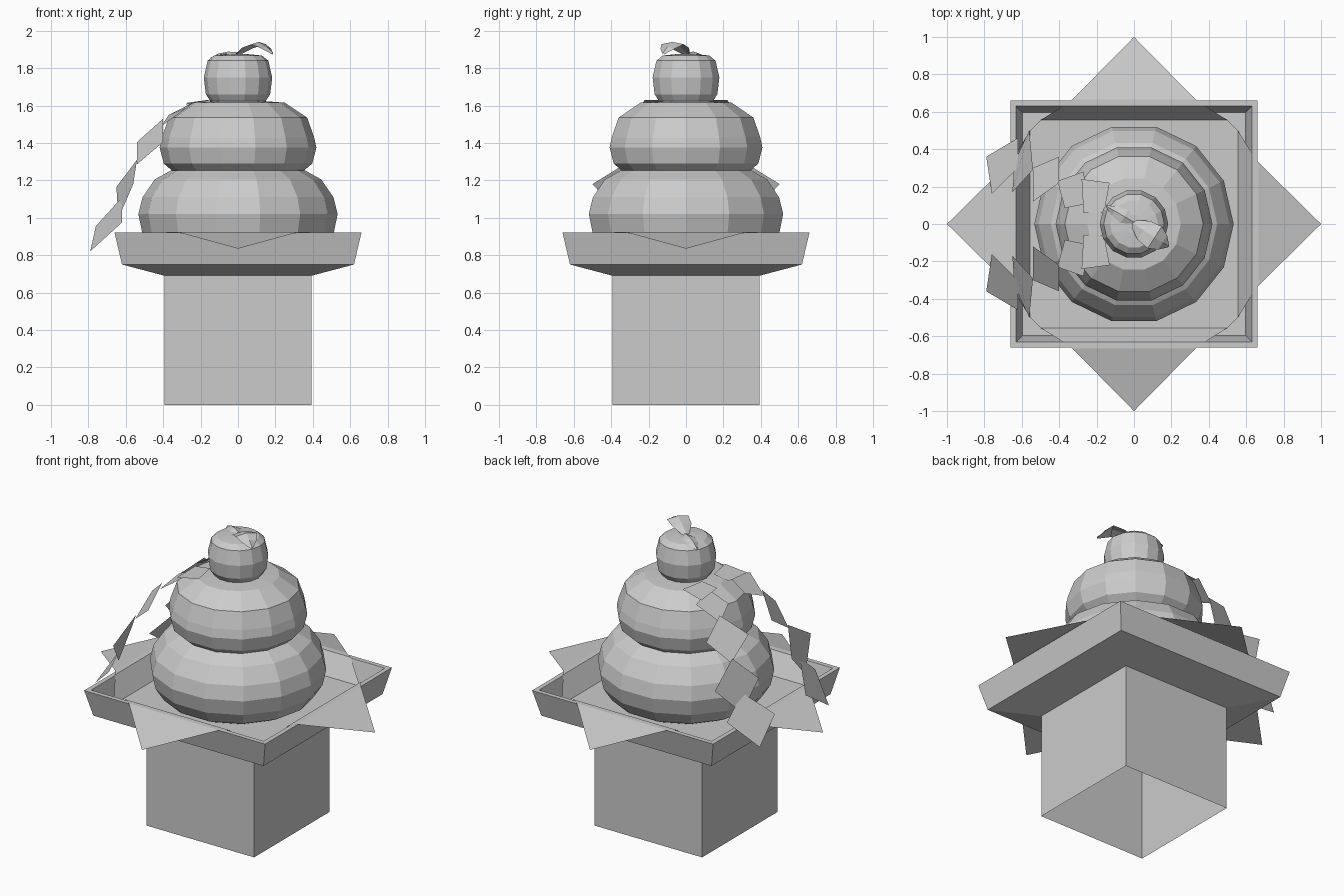
import bpy, math
from math import cos, sin, pi

if "Cube" in bpy.data.objects:
    bpy.data.objects.remove(bpy.data.objects["Cube"])


def make(name, verts, faces):
    me = bpy.data.meshes.new(name)
    me.from_pydata(verts, [], faces)
    me.update()
    ob = bpy.data.objects.new(name, me)
    bpy.context.collection.objects.link(ob)
    return ob


def lathe(name, profile, n, start=0.0, k=1.0, caps=True):
    """Rings of n points from a bottom-to-top list of (radius, z)."""
    verts = [(r * k * cos(start + 2 * pi * i / n), r * k * sin(start + 2 * pi * i / n), z)
             for r, z in profile for i in range(n)]
    faces = [(j * n + i, j * n + (i + 1) % n, (j + 1) * n + (i + 1) % n, (j + 1) * n + i)
             for j in range(len(profile) - 1) for i in range(n)]
    if caps:
        last = (len(profile) - 1) * n
        faces += [tuple(reversed(range(n))), tuple(range(last, last + n))]
    return make(name, verts, faces)


def square(name, profile, caps=True):
    return lathe(name, profile, 4, pi / 4, math.sqrt(2), caps)


# Stand: hollow box open at the bottom, with a flared tray
square("stand_box", [(.393, 0), (.393, .69)], caps=False)
square("tray", [(.393, .69), (.62, .75), (.66, .92), (.63, .92), (.595, .78)])

# Paper sheet: floor octagon plus four flaps folded over the rim
verts, faces = [], []
flap = [(-.5, -.555, .795), (.5, -.555, .795), (.38, -.63, .925), (-.38, -.63, .925),
        (.33, -.665, .925), (-.33, -.665, .925), (0, -1, .835)]
for q in range(4):
    c, s = round(cos(q * pi / 2)), round(sin(q * pi / 2))
    b = len(verts)
    verts += [(c * x - s * y, s * x + c * y, z) for x, y, z in flap]
    faces += [(b, b + 1, b + 2, b + 3), (b + 3, b + 2, b + 4, b + 5), (b + 5, b + 4, b + 6)]
faces.append(tuple(7 * q + i for q in range(4) for i in (0, 1)))
make("paper_sheet", verts, faces)

# Two stacked cakes and the fruit on top
lathe("lower_cake", [(.38, .80), (.46, .84), (.512, .92), (.533, 1.02), (.51, 1.11),
                     (.445, 1.205), (.36, 1.252)], 14)
lathe("upper_cake", [(.35, 1.25), (.397, 1.29), (.419, 1.375), (.407, 1.43), (.37, 1.535),
                     (.25, 1.615), (.12, 1.625)], 14)
lathe("fruit", [(.09, 1.605), (.145, 1.62), (.172, 1.66), (.183, 1.75), (.162, 1.84),
                (.128, 1.867), (.05, 1.875)], 14)

# Leaf: folded strip arching towards front right, with a smaller leaf behind
def leaf(name, angle, base, rows):
    verts, faces = [], []
    for d, w, z in rows:
        for t, dz in ((-w, -.012), (0, 0), (w, -.012)):
            verts.append((base[0] + d * cos(angle) - t * sin(angle),
                          base[1] + d * sin(angle) + t * cos(angle), z + dz))
    for j in range(len(rows) - 1):
        for i in (0, 1):
            a = 3 * j + i
            faces.append((a, a + 1, a + 4, a + 3))
    make(name, verts, faces)


leaf("large_leaf", math.radians(-33), (-.015, .01),
     [(0, .012, 1.875), (.08, .06, 1.92), (.15, .07, 1.94), (.2, .045, 1.915), (.24, .004, 1.885)])
leaf("small_leaf", math.radians(150), (0, .01),
     [(0, .01, 1.885), (.06, .04, 1.888), (.12, .03, 1.878), (.17, .004, 1.855)])

# Zigzag streamers: a chain of offset paper panels, mirrored front to back
panels = [
    [(-.13, .22, 1.63), (-.16, .06, 1.63), (-.27, .06, 1.615), (-.28, .24, 1.605)],
    [(-.27, .28, 1.59), (-.24, .11, 1.615), (-.37, .085, 1.55), (-.41, .23, 1.49)],
    [(-.40, .36, 1.405), (-.40, .22, 1.53), (-.54, .12, 1.405), (-.54, .30, 1.285)],
    [(-.56, .50, 1.18), (-.54, .29, 1.31), (-.65, .17, 1.165), (-.64, .33, .995)],
    [(-.62, .46, .975), (-.62, .30, 1.11), (-.76, .16, .955), (-.79, .36, .82)],
]
for name, side in (("back_streamer", 1), ("front_streamer", -1)):
    make(name, [(x, side * y, z) for p in panels for x, y, z in p],
         [tuple(range(4 * i, 4 * i + 4)) for i in range(len(panels))])
